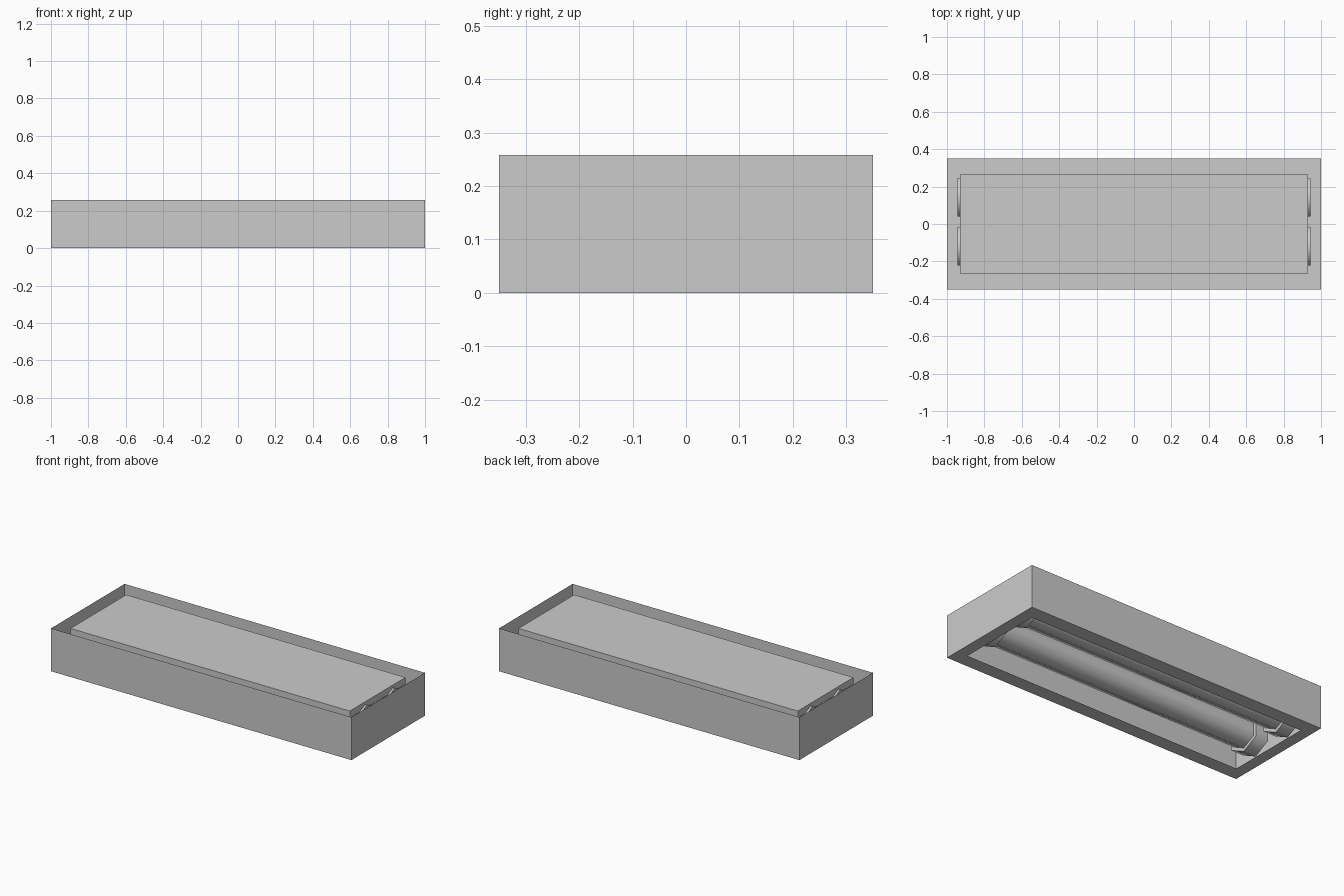
import bpy, bmesh, math

if "Cube" in bpy.data.objects:
    bpy.data.objects.remove(bpy.data.objects["Cube"])

HX, HY, TOP = 1.0, 0.35, 0.258      # casing half size and height
IX, IY = 0.93, 0.265                # opening in the underside


def finish(name, bm, smooth=False):
    bmesh.ops.recalc_face_normals(bm, faces=bm.faces)
    me = bpy.data.meshes.new(name)
    bm.to_mesh(me)
    bm.free()
    ob = bpy.data.objects.new(name, me)
    bpy.context.collection.objects.link(ob)
    if smooth:
        me.shade_smooth()
        me.set_sharp_from_angle(angle=math.radians(75))
    return ob


def ring(bm, x, y, z):
    return [bm.verts.new((sx * x, sy * y, z))
            for sx, sy in ((-1, -1), (1, -1), (1, 1), (-1, 1))]


def bridge(bm, a, b):
    n = len(a)
    for i in range(n):
        j = (i + 1) % n
        bm.faces.new((a[i], a[j], b[j], b[i]))


def hex_prism(name, x0, x1, cy, scale=1.0):
    # six-sided bar along x, with a point at the top and bottom
    cz = 0.122
    prof = [(0, -0.107), (0.103, -0.055), (0.103, 0.055),
            (0, 0.107), (-0.103, 0.055), (-0.103, -0.055)]
    bm = bmesh.new()
    a, b = [[bm.verts.new((x, cy + y * scale, cz + z * scale)) for y, z in prof]
            for x in (x0, x1)]
    bridge(bm, a, b)
    bm.faces.new(a)
    bm.faces.new(b)
    return finish(name, bm, smooth=True)


# Sheet casing: thin walls with an inward flange at the bottom
bm = bmesh.new()
rim, base, lip = ring(bm, HX, HY, TOP), ring(bm, HX, HY, 0), ring(bm, IX, IY, 0)
bridge(bm, rim, base)
bridge(bm, base, lip)
finish("casing", bm)

# Backing plate
bm = bmesh.new()
low, high = ring(bm, IX, IY, 0.203), ring(bm, IX, IY, 0.244)
bridge(bm, low, high)
bm.faces.new(low)
bm.faces.new(high)
finish("backing_plate", bm)

# Two lamp tubes, each with a larger holder at both ends
for label, cy in (("front", -0.12), ("back", 0.144)):
    hex_prism(label + "_tube", -0.87, 0.87, cy, 0.8)
    for side, s in (("left", -1), ("right", 1)):
        hex_prism(f"{label}_{side}_holder", s * 0.86, s * 0.943, cy)
